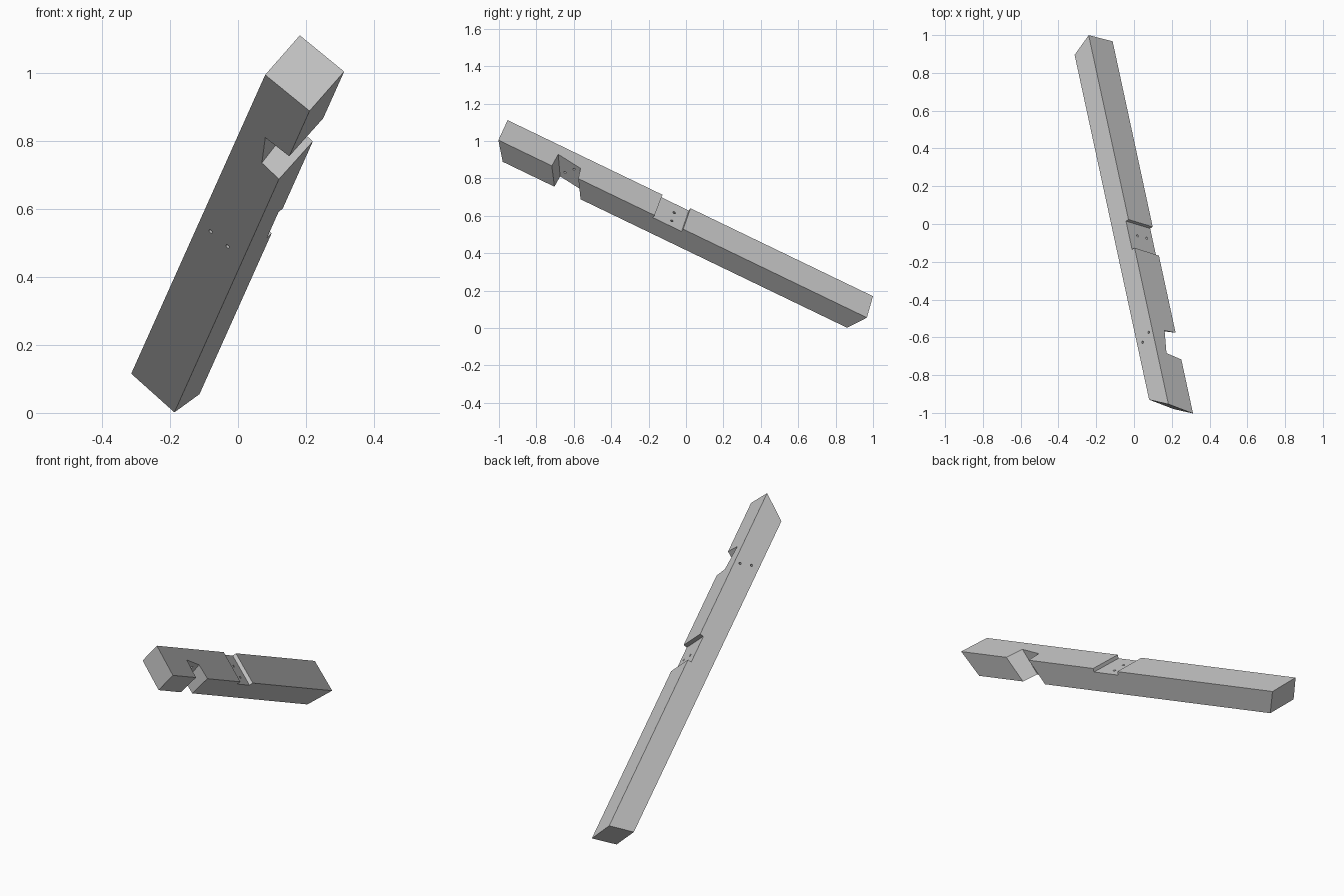
import bpy
import bmesh
from mathutils import Matrix, Vector

if "Cube" in bpy.data.objects:
    bpy.data.objects.remove(bpy.data.objects["Cube"], do_unlink=True)

# Local frame of the leaning timber: thickness U, width V, length T
T = Vector((-0.191, 0.884, -0.426)).normalized()
U = Vector((0.661, 0.436, 0.607))
U = (U - T * U.dot(T)).normalized()
V = T.cross(U)
ORIGIN = Vector((0.08, -0.93, 0.995))
THICK, WIDE = 0.128, 0.174


def place(u, v, t):
    return ORIGIN + U * u + V * v + T * t


def hull(name, points):
    """Convex solid through points given in the timber frame."""
    bm = bmesh.new()
    for p in points:
        bm.verts.new(place(*p))
    bmesh.ops.convex_hull(bm, input=bm.verts)
    bmesh.ops.dissolve_limit(bm, angle_limit=0.02, verts=bm.verts, edges=bm.edges)
    bmesh.ops.recalc_face_normals(bm, faces=bm.faces)
    return to_object(name, bm)


def peg_hole(name, start, end, radius=0.0065):
    """Round cutter between two points, run on past both of them."""
    a, b = place(*start), place(*end)
    axis = b - a
    bm = bmesh.new()
    turn = axis.to_track_quat("Z", "Y").to_matrix().to_4x4()
    bmesh.ops.create_cone(bm, cap_ends=True, segments=12, radius1=radius,
                          radius2=radius, depth=axis.length * 1.5,
                          matrix=Matrix.Translation((a + b) / 2) @ turn)
    return to_object(name, bm)


def to_object(name, bm):
    mesh = bpy.data.meshes.new(name)
    bm.to_mesh(mesh)
    bm.free()
    ob = bpy.data.objects.new(name, mesh)
    bpy.context.collection.objects.link(ob)
    return ob


# Timber with obliquely sawn ends
corners = [(0, 0, 0, 2.064), (THICK, 0, -0.09, 2.119),
           (THICK, WIDE, -0.113, 2.115), (0, WIDE, -0.024, 2.058)]
timber = hull("timber", [(u, v, t) for u, v, *ends in corners for t in ends])

# Deep skewed notch through one narrow side
profile = [(0.081, 0.306), (0.104, 0.445), (0.25, 0.449), (0.25, 0.275)]
deep_notch = hull("deep_notch_cutter",
                  [(THICK * k, v - 0.011 * k, t - 0.077 * k)
                   for k in (-0.5, 1.5) for v, t in profile])

# Shallow housing across the upper wide side
housing = hull("housing_cutter",
               [(u, v, t) for u in (THICK - 0.02, THICK + 0.1)
                for v, t in ((-0.1, 0.855), (0.27, 0.823),
                             (-0.1, 1.022), (0.27, 0.998))])

# Two peg holes for each joint
cutters = [deep_notch, housing,
           peg_hole("notch_hole_a", (0.098, 0, 0.355), (0.097, 0.1, 0.341)),
           peg_hole("notch_hole_b", (0.041, 0, 0.324), (0.042, 0.1, 0.313)),
           peg_hole("housing_hole_a", (0, 0.045, 1.011), (0.108, 0.065, 0.939)),
           peg_hole("housing_hole_b", (0, 0.113, 1.008), (0.108, 0.131, 0.938))]
for cutter in cutters:
    cutter.hide_render = True
    cut = timber.modifiers.new(cutter.name, "BOOLEAN")
    cut.operation = "DIFFERENCE"
    cut.solver = "EXACT"
    cut.object = cutter

# Bake the cuts and drop the cutters
bpy.context.view_layer.update()
graph = bpy.context.evaluated_depsgraph_get()
carved = bpy.data.meshes.new_from_object(timber.evaluated_get(graph))
timber.modifiers.clear()
timber.data = carved
for cutter in cutters:
    bpy.data.objects.remove(cutter, do_unlink=True)

# Plain grey finish
grey = bpy.data.materials.new("plain_grey")
grey.use_nodes = True
colour = (0.6, 0.6, 0.6, 1)
grey.diffuse_color = colour
grey.node_tree.nodes["Principled BSDF"].inputs["Base Color"].default_value = colour
timber.data.materials.clear()
timber.data.materials.append(grey)
for face in timber.data.polygons:
    face.material_index = 0
    face.use_smooth = False
